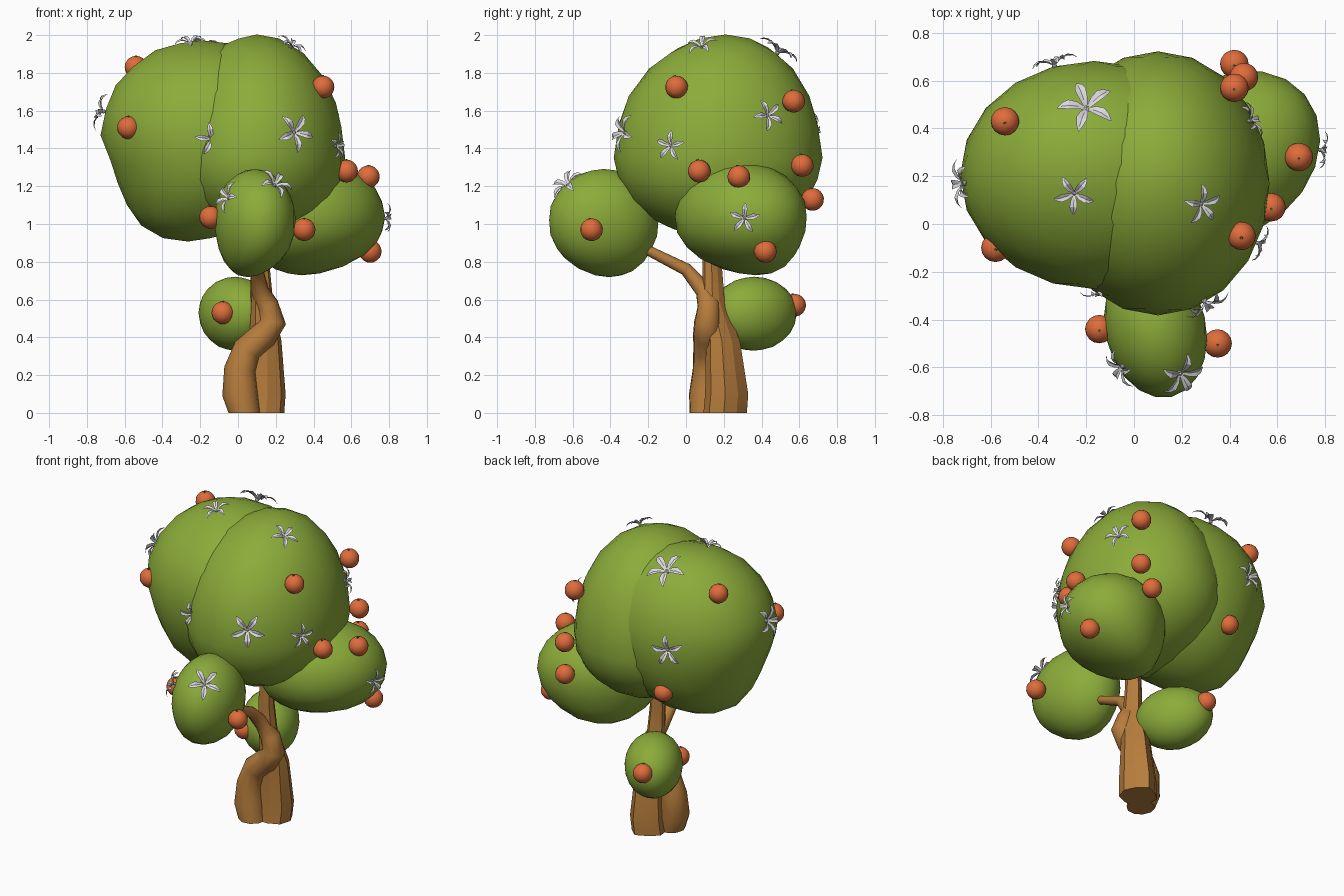
import bpy, bmesh, math
from mathutils import Vector, Matrix

if "Cube" in bpy.data.objects:
    bpy.data.objects.remove(bpy.data.objects["Cube"])


def material(name, rgb):
    m = bpy.data.materials.new(name)
    m.diffuse_color = (*rgb, 1)
    m.use_nodes = True
    m.node_tree.nodes["Principled BSDF"].inputs["Base Color"].default_value = m.diffuse_color
    return m


GREEN = material("leaf green", (0.26, 0.41, 0.042))
BROWN = material("bark brown", (0.47, 0.205, 0.046))
ORANGE = material("fruit orange", (0.74, 0.15, 0.044))
WHITE = material("petal white", (0.74, 0.74, 0.78))
STEM = material("stem green", (0.10, 0.16, 0.04))


def finish(bm, name, mats, smooth=None):
    bmesh.ops.recalc_face_normals(bm, faces=bm.faces)
    me = bpy.data.meshes.new(name)
    bm.to_mesh(me)
    bm.free()
    for m in mats:
        me.materials.append(m)
    ob = bpy.data.objects.new(name, me)
    bpy.context.collection.objects.link(ob)
    if smooth:
        smooth_object(ob, smooth)
    return ob


def smooth_object(ob, angle):
    bpy.ops.object.select_all(action='DESELECT')
    ob.select_set(True)
    bpy.context.view_layer.objects.active = ob
    bpy.ops.object.shade_smooth_by_angle(angle=math.radians(angle))


# Foliage: egg-shaped clumps
# (centre, x radius, y radius, radius up, radius down, yaw, foot shift x/y, head shift x/y, lower pinch)
CLUMPS = {
    "crown_left": ((-0.165, 0.205, 1.47), 0.56, 0.475, 0.50, 0.56, 0, (-0.10, 0), (-0.03, 0.05), 0.08),
    "crown_right": ((0.10, 0.17, 1.35), 0.465, 0.55, 0.65, 0.42, 0, (0, 0), (0.0, 0.04), 0),
    "foliage_side": ((0.415, 0.29, 1.04), 0.39, 0.32, 0.29, 0.31, 40, (-0.08, 0.08), (0, 0), 0),
    "foliage_front": ((0.09, -0.435, 1.02), 0.21, 0.295, 0.27, 0.30, 13, (-0.04, 0.03), (0, 0), 0),
    "foliage_low": ((-0.015, 0.36, 0.53), 0.175, 0.24, 0.19, 0.20, 30, (0, 0), (0, 0), 0),
}


def egg(clump, d):
    """Point of the clump surface in direction d."""
    c, rx, ry, up, down, yaw, foot, head, pinch = CLUMPS[clump]
    t = max(0, min(1, -d.z))
    k = 1 - pinch * 4 * t * (1 - t)
    p = Matrix.Rotation(math.radians(yaw), 3, 'Z') @ Vector(
        (d.x * rx * k, d.y * ry, d.z * (up if d.z > 0 else down)))
    return (Vector(c) + p + Vector((*foot, 0)) * t ** 3
            + Vector((*head, 0)) * max(0, min(1, d.z)) ** 3)


for name in CLUMPS:
    bm = bmesh.new()
    bmesh.ops.create_icosphere(bm, subdivisions=3, radius=1)
    for v in bm.verts:
        v.co = egg(name, v.co.normalized() * 1.005)
    finish(bm, name, [GREEN], 40)

# Main trunk: faceted loft with uneven ridges (x, y, z, radius)
bm = bmesh.new()
RIDGES = (1.0, 0.92, 1.08, 0.9, 1.02, 0.94, 1.08, 0.95, 1.04)
rings = []
for x, y, z, r in ((0.13, 0.20, 0, 0.115), (0.138, 0.208, 0.1, 0.114), (0.14, 0.19, 0.38, 0.09),
                   (0.125, 0.14, 0.6, 0.06), (0.115, 0.135, 0.8, 0.05), (0.14, 0.15, 1.2, 0.045)):
    n = len(RIDGES)
    rings.append([bm.verts.new((x + r * k * math.cos(math.tau * i / n),
                                y + r * k * math.sin(math.tau * i / n), z))
                  for i, k in enumerate(RIDGES)])
for a, b in zip(rings, rings[1:]):
    for i in range(n):
        j = (i + 1) % n
        bm.faces.new((a[i], a[j], b[j], b[i]))
bm.faces.new(rings[0][::-1])
bm.faces.new(rings[-1])
finish(bm, "trunk", [BROWN], 20)

# Winding branch: tapered tube wrapping round the trunk (x, y, z, radius)
cu = bpy.data.curves.new("winding_branch", 'CURVE')
cu.dimensions = '3D'
cu.bevel_depth = 1
cu.bevel_resolution = 3
cu.use_fill_caps = True
path = ((0.035, 0.105, 0, 0.088), (0.012, 0.11, 0.1, 0.096), (0.012, 0.12, 0.23, 0.086),
        (0.05, 0.115, 0.335, 0.078), (0.135, 0.11, 0.41, 0.074), (0.185, 0.112, 0.48, 0.07),
        (0.155, 0.12, 0.57, 0.06), (0.115, 0.095, 0.65, 0.047), (0.10, 0.0, 0.76, 0.034),
        (0.09, -0.19, 0.855, 0.027), (0.09, -0.36, 0.93, 0.024))
sp = cu.splines.new('POLY')
sp.points.add(len(path) - 1)
for p, (x, y, z, r) in zip(sp.points, path):
    p.co = (x, y, z, 1)
    p.radius = r
tmp = bpy.data.objects.new("branch_path", cu)
bpy.context.collection.objects.link(tmp)
bpy.context.view_layer.update()
me = bpy.data.meshes.new_from_object(tmp.evaluated_get(bpy.context.evaluated_depsgraph_get()))
bpy.data.objects.remove(tmp)
for v in me.vertices:
    if v.co.z < 0.04:
        v.co.z = 0
me.materials.clear()
me.materials.append(BROWN)
branch = bpy.data.objects.new("winding_branch", me)
bpy.context.collection.objects.link(branch)
smooth_object(branch, 60)

# Fruits with a tiny stem on top
FRUITS = ((-0.54, 0.43, 1.83), (-0.58, -0.10, 1.51), (0.45, -0.05, 1.725), (0.575, 0.07, 1.28),
          (0.69, 0.28, 1.25), (-0.145, -0.44, 1.035), (0.35, -0.50, 0.97), (0.70, 0.42, 0.855),
          (-0.08, 0.18, 0.53), (0.42, 0.57, 1.65), (0.46, 0.615, 1.31), (0.42, 0.67, 1.13),
          (-0.085, 0.575, 0.57), (-0.25, 0.59, 1.16))
for i, p in enumerate(FRUITS):
    bm = bmesh.new()
    bmesh.ops.create_uvsphere(bm, u_segments=16, v_segments=10, radius=0.06)
    count = len(bm.faces)
    bmesh.ops.create_cone(bm, cap_ends=True, segments=6, radius1=0.007, radius2=0.006,
                          depth=0.008, matrix=Matrix.Translation((0, 0, 0.059)))
    for k, f in enumerate(bm.faces):
        f.material_index = int(k >= count)
    bm.transform(Matrix.Translation(p) @ Matrix.Rotation(0.15, 4, 'X'))
    finish(bm, f"fruit_{i + 1}", [ORANGE, STEM], 40)

# Flowers: five folded petals arching outward (clump, position, size)
FLOWERS = (
    ("crown_left", (-0.18, 0.47, 1.94), 0.12), ("crown_right", (0.27, 0.06, 1.91), 0.085),
    ("crown_right", (0.29, -0.31, 1.48), 0.105), ("crown_right", (0.50, -0.07, 1.41), 0.08),
    ("foliage_front", (0.20, -0.64, 1.22), 0.10), ("foliage_front", (-0.05, -0.60, 1.14), 0.09),
    ("crown_left", (-0.14, -0.26, 1.45), 0.085), ("crown_left", (-0.73, 0.17, 1.60), 0.105),
    ("foliage_side", (0.76, 0.31, 1.03), 0.08), ("crown_right", (0.51, 0.45, 1.59), 0.085),
    ("crown_left", (-0.22, 0.09, 1.93), 0.085), ("crown_left", (-0.34, 0.68, 1.49), 0.10))
# petal stations: distance out, height, half width
PETAL = ((0.03, 0.08, 0.05), (0.32, 0.30, 0.15), (0.62, 0.40, 0.19), (0.85, 0.33, 0.13), (1.04, 0.16, 0.015))
for i, (clump, p, size) in enumerate(FLOWERS):
    c, rx, ry, up, down, yaw = CLUMPS[clump][:6]
    turn = Matrix.Rotation(math.radians(yaw), 3, 'Z')
    d = turn.transposed() @ (Vector(p) - Vector(c))
    rz = up if d.z > 0 else down
    base = egg(clump, Vector((d.x / rx, d.y / ry, d.z / rz)).normalized())
    normal = (turn @ Vector((d.x / rx ** 2, d.y / ry ** 2, d.z / rz ** 2))).normalized()
    place = (Matrix.Translation(base) @ normal.to_track_quat('Z', 'Y').to_matrix().to_4x4()
             @ Matrix.Rotation(i * 0.5, 4, 'Z') @ Matrix.Scale(size, 4))
    bm = bmesh.new()
    for k in range(5):
        spin = place @ Matrix.Rotation(math.tau * k / 5, 4, 'Z')
        rows = [[bm.verts.new(spin @ Vector(q)) for q in
                 ((r, -w, h), (r, 0, h - w * 0.35), (r, w, h))] for r, h, w in PETAL]
        for a, b in zip(rows, rows[1:]):
            for s in (0, 1):
                bm.faces.new((a[s], b[s], b[s + 1], a[s + 1]))
    # flower heart
    bmesh.ops.create_icosphere(bm, subdivisions=1, radius=0.12,
                               matrix=place @ Matrix.Translation((0, 0, 0.05)))
    finish(bm, f"flower_{i + 1}", [WHITE], 25)
